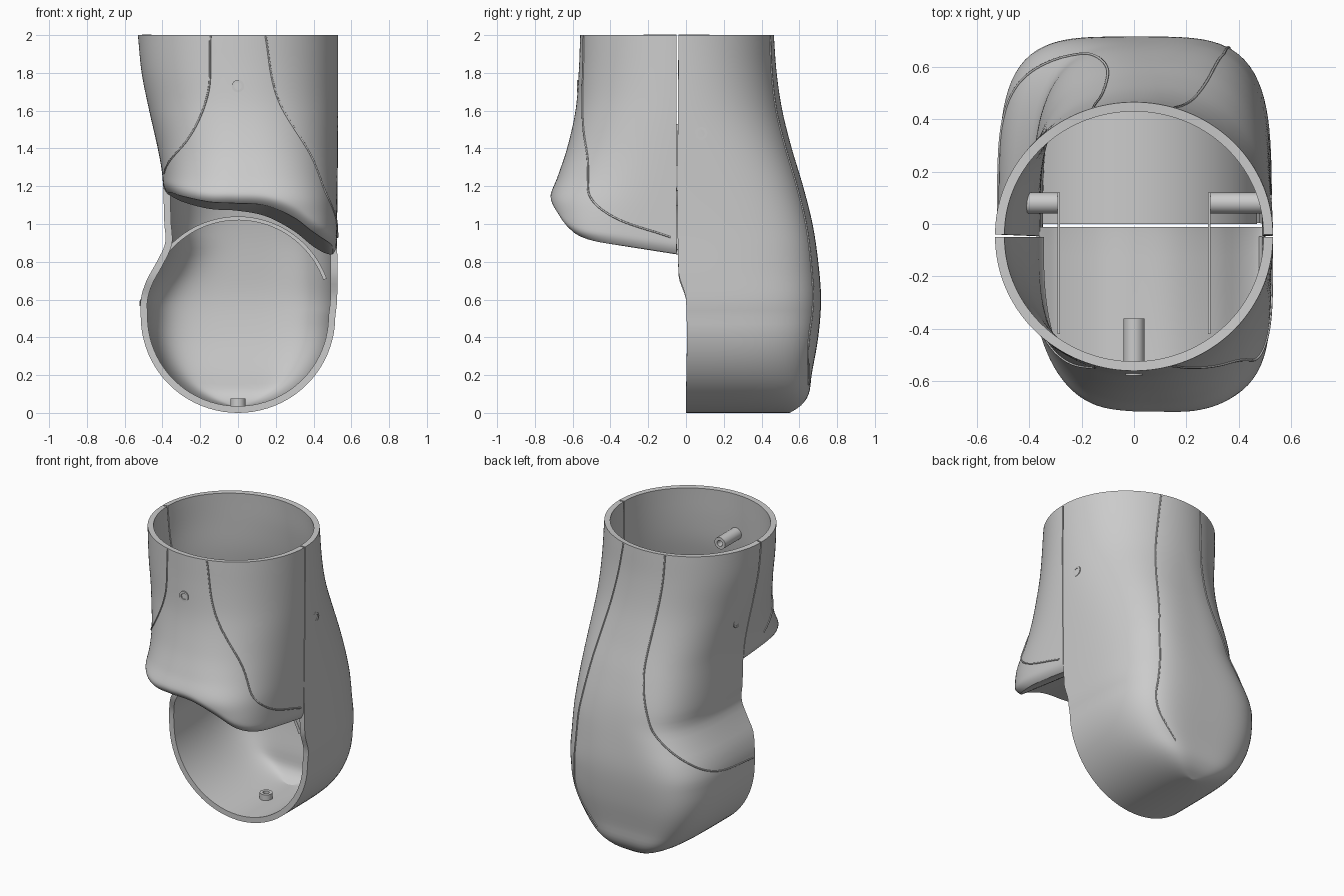
import bpy, bmesh
from math import sin, cos, pi, radians, sqrt
from mathutils import Vector

if "Cube" in bpy.data.objects:
    bpy.data.objects.remove(bpy.data.objects["Cube"])


def curve(table, v):
    """Smooth interpolation through a short table of (position, value)."""
    p = sorted(table)
    if v <= p[0][0]:
        return p[0][1]
    if v >= p[-1][0]:
        return p[-1][1]
    i = max(k for k in range(len(p) - 1) if p[k][0] <= v)

    def slope(k):
        a, b = p[max(k - 1, 0)], p[min(k + 1, len(p) - 1)]
        return (b[1] - a[1]) / (b[0] - a[0])
    h = p[i + 1][0] - p[i][0]
    s = (v - p[i][0]) / h
    return ((2*s**3 - 3*s**2 + 1) * p[i][1] + (s**3 - 2*s**2 + s) * h * slope(i)
            + (3*s**2 - 2*s**3) * p[i + 1][1] + (s**3 - s**2) * h * slope(i + 1))


# Silhouettes read against height
LEFT = [(2, -.53), (1.8, -.51), (1.6, -.47), (1.4, -.425), (1.25, -.4), (1, -.39),
        (.9, -.385), (.8, -.43), (.7, -.485), (.6, -.515), (.51, -.515)]
RIGHT = [(2, .53), (1.5, .53), (1, .525), (.6, .525), (.51, .515)]
BACK = [(2, .465), (1.8, .48), (1.6, .51), (1.4, .56), (1.2, .62), (1, .67), (.8, .70),
        (.6, .715), (.4, .70), (.2, .665), (.1, .65), (.04, .61), (0, .55)]
FRONT = [(2, .56), (1.8, .568), (1.6, .585), (1.4, .63), (1.25, .68), (1.14, .72),
         (1.05, .705), (.95, .67), (.85, .62)]
N_BACK = [(2, 2), (1.6, 2.2), (1.3, 2.7), (1, 3.3), (.6, 4), (.2, 4.5), (0, 5)]
N_FRONT = [(2, 2), (1.6, 2.2), (1.2, 2.8), (.95, 4.5)]
# Lower edge of the front cover across x
LIP = [(-.53, 1.19), (-.4, 1.17), (-.3, 1.12), (-.15, 1.08), (0, 1.07), (.15, 1.04),
       (.3, .96), (.4, .88), (.48, .84), (.53, .85)]


def size(z, front):
    """Centre x, seam y, half width, depth and squareness at height z."""
    if z < .51:
        cx, rx = 0, .515 * sqrt(max(0, 1 - ((.51 - z) / .51)**2))
    else:
        a, b = curve(LEFT, z), curve(RIGHT, z)
        cx, rx = (a + b) / 2, (b - a) / 2
    if front:
        y0 = -.05
        return cx, y0, rx, curve(FRONT, z) + y0, curve(N_FRONT, z)
    y0 = curve([(0, 0), (.6, 0), (.75, -.04), (2, -.04)], z)
    return cx, y0, rx, curve(BACK, z) - y0, curve(N_BACK, z)


def skin(t, z, front, k=1, lift=0):
    cx, y0, rx, ry, n = size(z, front)
    c, s = cos(t), sin(t)
    r = k / (abs(c)**n + abs(s)**n)**(1 / n)
    return Vector((cx + (rx + lift) * c * r, y0 + (ry + lift) * s * r, z))


def finish(ob, angle=35):
    bpy.ops.object.select_all(action='DESELECT')
    ob.select_set(True)
    bpy.context.view_layer.objects.active = ob
    for m in list(ob.modifiers):
        bpy.ops.object.modifier_apply(modifier=m.name)
    bpy.ops.object.shade_smooth_by_angle(angle=radians(angle))


def shell(name, rows, thick):
    """Skin a grid of points and give it wall thickness inwards."""
    bm = bmesh.new()
    g = [[bm.verts.new(p) for p in row] for row in rows]
    for a, b in zip(g, g[1:]):
        for j in range(len(a) - 1):
            bm.faces.new((a[j], a[j + 1], b[j + 1], b[j]))
    bmesh.ops.remove_doubles(bm, verts=bm.verts, dist=.0005)
    me = bpy.data.meshes.new(name)
    bm.to_mesh(me)
    bm.free()
    ob = bpy.data.objects.new(name, me)
    bpy.context.collection.objects.link(ob)
    m = ob.modifiers.new("wall", 'SOLIDIFY')
    m.thickness, m.offset = thick, -1
    finish(ob)
    return ob


# Back shell: round bottom rising into the upper tube
COLS = 72
heights = [.51 - .51 * cos(pi / 2 * i / 20) for i in range(20)]
heights += [.51 + 1.49 * i / 44 for i in range(45)]
shell("back_shell", [[skin(pi * j / COLS, z, False) for j in range(COLS + 1)]
                     for z in heights], .036)


# Front cover: wall from a curved lip up to the top rim, and a floor over the joint
def lip_height(x, y):
    return curve(LIP, x) + (.06 + .2 * max(0, x)) * max(0, -y - .05)


def front_column(t):
    zb = 1.1
    for _ in range(14):
        p = skin(t, zb, True, .95)
        zb = .5 * zb + .5 * lip_height(p.x, p.y)
    wall = []
    for i in range(37):
        z = zb + (2 - zb) * (i / 36)**1.9
        k = 1 - .05 * max(0, 1 - (z - zb) / .06)**2
        wall.append(skin(t, z, True, k))
    return wall


cols = [front_column(pi + pi * j / COLS) for j in range(COLS + 1)]
shell("front_cover", list(zip(*cols)), .036)
floor = []
for e in (c[0] for c in cols):
    if e.y < -.12:
        ys = [-.012] + [-.05 + (e.y + .05) * i / 8 for i in range(9)]
        floor.append([Vector((e.x, y, lip_height(e.x, y))) for y in ys])
shell("front_cover_floor", list(zip(*floor)), .025)

# Curved partition closing the tube above the round joint opening
rows = []
for i in range(41):
    a = radians(20 + 120 * i / 40)
    x, z = .5 * cos(a), .54 + .5 * sin(a)
    cx, y0, rx, ry, n = size(z, False)
    u = min(1, abs((x - cx) / rx))
    end = max(.02, y0 + ry * (1 - u**n)**(1 / n) - .03)
    rows.append([Vector((x, end * j / 10, z)) for j in range(11)])
shell("joint_partition", rows, .02)


# Hollow screw posts
def post(name, a, b, ro=.04, ri=.02):
    a, b = Vector(a), Vector(b)
    q = (b - a).to_track_quat('Z', 'Y')
    length = (b - a).length
    prof = [(ri, 0), (ro, 0), (ro, length), (ri, length)]
    bm = bmesh.new()
    g = [[bm.verts.new(a + q @ Vector((r * cos(2*pi*k/24), r * sin(2*pi*k/24), h)))
          for k in range(24)] for r, h in prof]
    for i in range(4):
        for k in range(24):
            bm.faces.new((g[i][k], g[i][(k + 1) % 24],
                          g[(i + 1) % 4][(k + 1) % 24], g[(i + 1) % 4][k]))
    bmesh.ops.recalc_face_normals(bm, faces=bm.faces)
    me = bpy.data.meshes.new(name)
    bm.to_mesh(me)
    bm.free()
    ob = bpy.data.objects.new(name, me)
    bpy.context.collection.objects.link(ob)
    finish(ob)


post("left_screw_post", (-.42, .08, 1.48), (-.29, .08, 1.48))
post("right_screw_post", (.51, .08, 1.48), (.29, .08, 1.48))
post("front_screw_post", (0, -.545, 1.73), (0, -.36, 1.73))
post("bottom_screw_post", (0, .3, .01), (0, .3, .075))
post("left_screw_ring", (-.40, .08, 1.48), (-.437, .08, 1.48), .033, .02)
post("right_screw_ring", (.5, .08, 1.48), (.527, .08, 1.48), .033, .02)
post("front_screw_ring", (0, -.54, 1.73), (0, -.578, 1.73), .033, .02)

# Thin tabs that reach from the front cover to the side posts
for side, x in (("left", -.287), ("right", .287)):
    bpy.ops.mesh.primitive_cube_add(size=1, location=(x, -.15, 1.42))
    tab = bpy.context.object
    tab.name = side + "_mounting_tab"
    tab.scale = (.01, .54, .22)


# Raised panel seams following the skin: points are (angle, height)
def seam(name, pts, front):
    path = [(i, a) for i, (a, z) in enumerate(pts)]
    high = [(i, z) for i, (a, z) in enumerate(pts)]
    cu = bpy.data.curves.new(name, 'CURVE')
    cu.dimensions, cu.bevel_depth, cu.bevel_resolution = '3D', .005, 1
    n = (len(pts) - 1) * 10
    sp = cu.splines.new('POLY')
    sp.points.add(n)
    for k in range(n + 1):
        p = skin(radians(curve(path, k / 10)), curve(high, k / 10), front, 1, .001)
        sp.points[k].co = (*p, 1)
    ob = bpy.data.objects.new(name, cu)
    bpy.context.collection.objects.link(ob)
    bpy.ops.object.select_all(action='DESELECT')
    ob.select_set(True)
    bpy.context.view_layer.objects.active = ob
    bpy.ops.object.convert(target='MESH')


seam("front_left_seam", [(254, 1.995), (250, 1.7), (232, 1.45), (200, 1.27)], True)
seam("front_right_seam", [(286, 1.995), (292, 1.65), (312, 1.35), (322, 1.15),
                          (335, 1.02), (357, .93)], True)
seam("back_right_seam", [(73, 1.995), (66, 1.5), (59, 1), (54, .6), (52, .35), (60, .15)],
     False)
seam("back_left_seam", [(107, 1.995), (108, 1.5), (111, 1.2), (120, .95), (135, .73),
                        (152, .61), (178, .57)], False)
